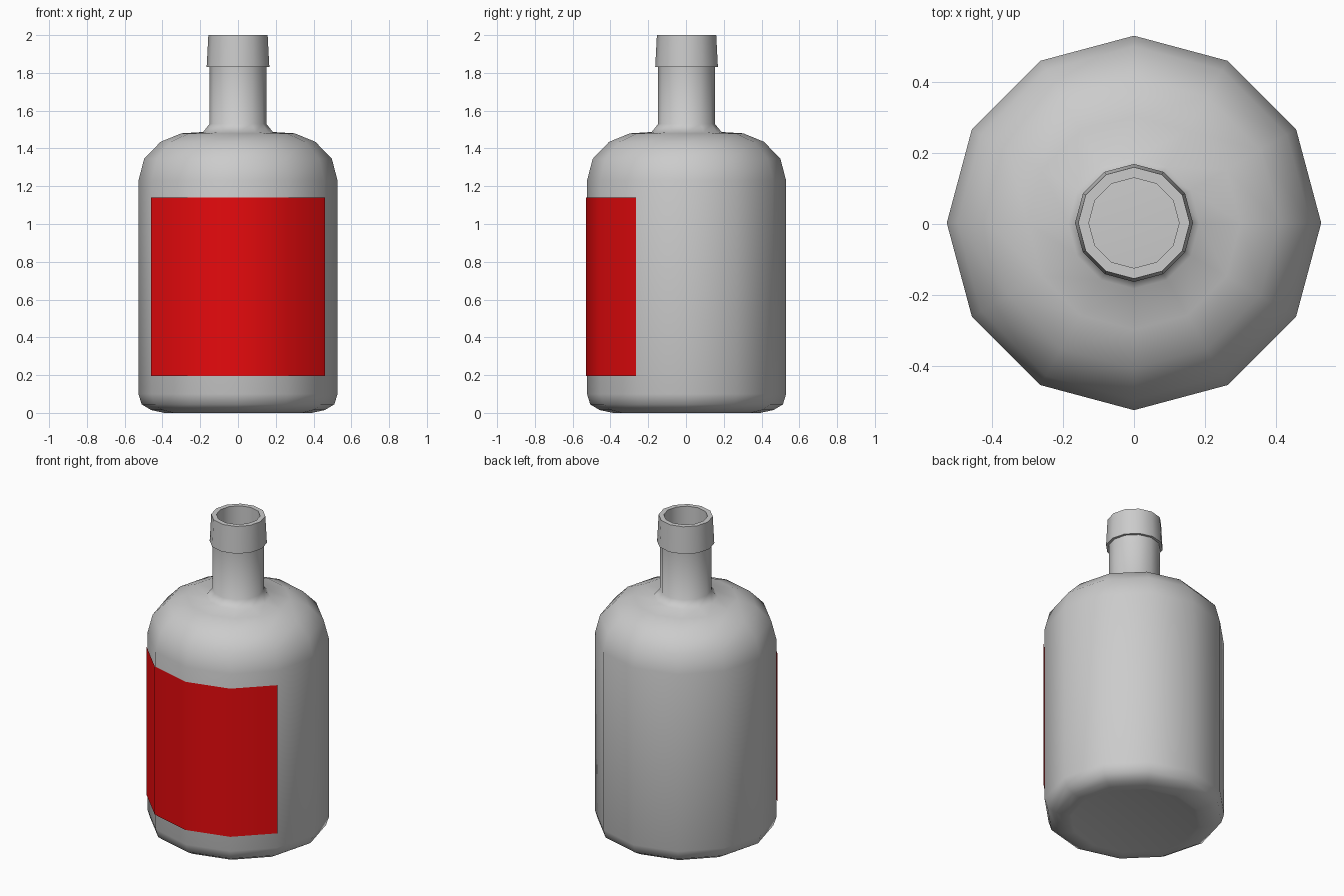
import bpy, bmesh
from math import cos, sin, radians

if "Cube" in bpy.data.objects:
    bpy.data.objects.remove(bpy.data.objects["Cube"])

OFFSET_Y = 0.003


def lathe(name, profile, start=0, end=360, smooth=50):
    """Sweep an (r, z) profile in 30 degree steps; r = 0 makes a pole."""
    bm = bmesh.new()
    closed = end - start == 360
    steps = (end - start) // 30
    count = steps if closed else steps + 1
    rings = []
    for r, z in profile:
        if r == 0:
            rings.append([bm.verts.new((0, OFFSET_Y, z))] * count)
            continue
        angles = [radians(start + 30 * i) for i in range(count)]
        rings.append([bm.verts.new((r * cos(a), r * sin(a) + OFFSET_Y, z)) for a in angles])
    for lower, upper in zip(rings, rings[1:]):
        for i in range(steps):
            j = (i + 1) % count
            quad = [lower[i], lower[j], upper[j], upper[i]]
            bm.faces.new(list(dict.fromkeys(quad)))
    mesh = bpy.data.meshes.new(name)
    bm.to_mesh(mesh)
    bm.free()
    obj = bpy.data.objects.new(name, mesh)
    bpy.context.collection.objects.link(obj)
    bpy.ops.object.select_all(action='DESELECT')
    obj.select_set(True)
    bpy.context.view_layer.objects.active = obj
    bpy.ops.object.shade_smooth_by_angle(angle=radians(smooth))
    return obj


# Glass: base, body, shoulder, neck, lip and bore as one outline
lathe("bottle", [
    (0, 0.005), (0.37, 0.005), (0.39, 0.0), (0.46, 0.015), (0.51, 0.045), (0.527, 0.10),
    (0.527, 1.23), (0.497, 1.345), (0.41, 1.435), (0.30, 1.48),
    (0.185, 1.487), (0.15, 1.53), (0.15, 1.83),
    (0.166, 1.83), (0.157, 2.0), (0.127, 2.0), (0.127, 1.5),
])

# Label wrapped around the front third
label = lathe("label", [(0.533, 0.195), (0.533, 1.14)], 210, 330)
red = bpy.data.materials.new("label_red")
red.diffuse_color = (0.8, 0.003, 0.004, 1)
red.use_nodes = True
red.node_tree.nodes["Principled BSDF"].inputs["Base Color"].default_value = red.diffuse_color
label.data.materials.append(red)
